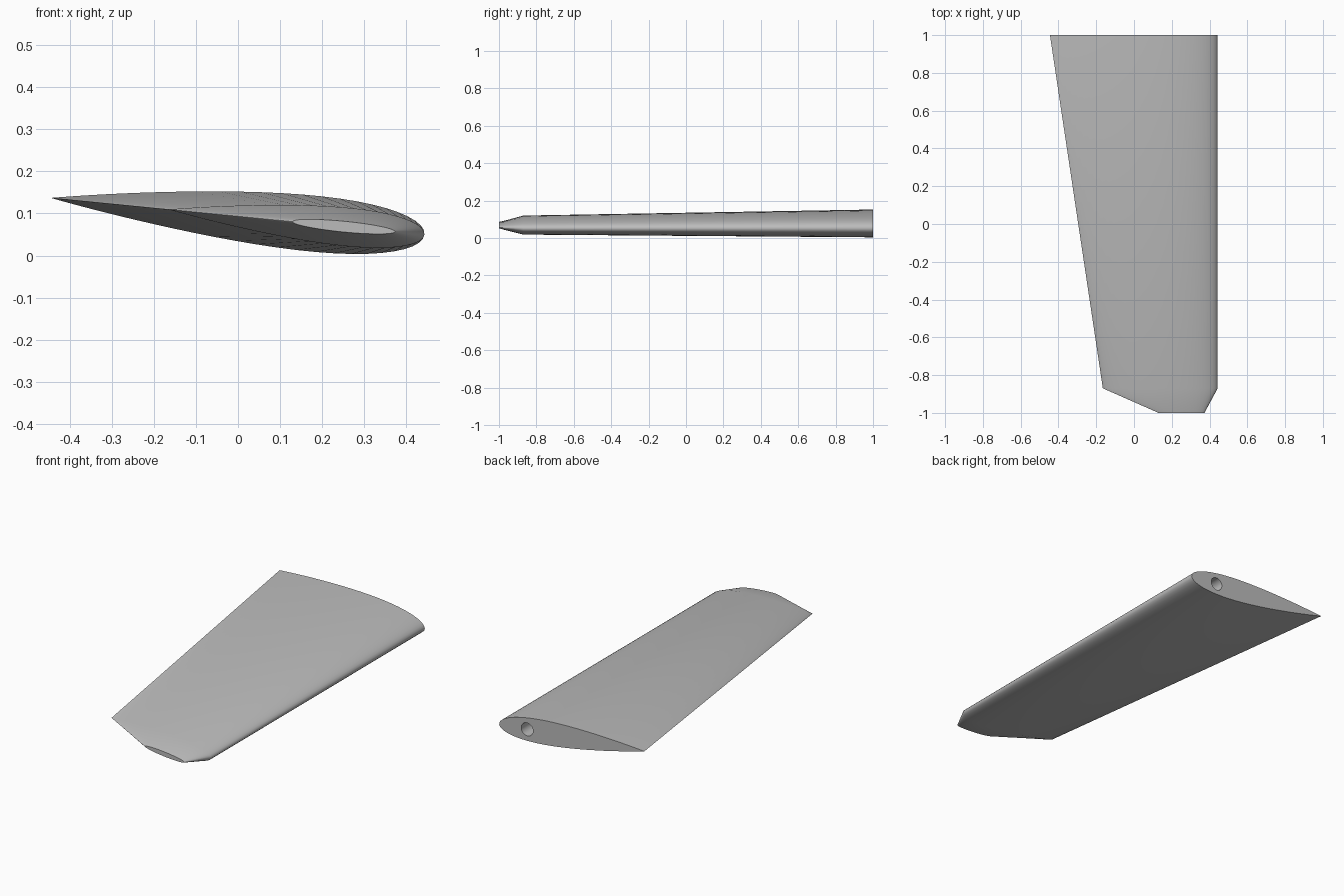
import bpy
import bmesh
import math
from mathutils import Vector

cube = bpy.data.objects.get("Cube")
if cube:
    bpy.data.objects.remove(cube, do_unlink=True)

grey = bpy.data.materials.new("light grey")
grey.use_nodes = True
colour = (0.5, 0.5, 0.5, 1)
grey.diffuse_color = colour
grey.node_tree.nodes["Principled BSDF"].inputs["Base Color"].default_value = colour

STEPS = 28      # points along each side of a section
LEAD_X, LEAD_Z, SLOPE = 0.443, 0.05, 0.098


def foil(u):
    """Half thickness of a symmetric 15 percent airfoil."""
    return 0.75 * (0.2969 * math.sqrt(u) - 0.126 * u - 0.3516 * u**2
                   + 0.2843 * u**3 - 0.1036 * u**4)


def ellipse(u):
    """Half thickness of the slim rounded tip section."""
    return 0.105 * math.sqrt(max(0, u * (1 - u)))


def section(y, x_lead, x_trail, half):
    """Closed loop from the trailing edge over the top and back underneath."""
    chord = x_lead - x_trail
    up = Vector((SLOPE, 0, 1)).normalized()
    loop = []
    for i in range(2 * STEPS):
        a = math.pi * i / STEPS
        u = (1 + math.cos(a)) / 2
        x = x_lead - u * chord
        on_chord = Vector((x, y, LEAD_Z + SLOPE * (LEAD_X - x)))
        side = 0 if i in (0, STEPS) else (1 if i < STEPS else -1)
        loop.append(on_chord + up * side * half(u) * chord)
    return loop


# Wing skin: root, end of the straight taper, clipped tip
bm = bmesh.new()
rings = [[bm.verts.new(p) for p in s] for s in (
    section(1, LEAD_X, -0.445, foil),
    section(-0.87, LEAD_X, -0.165, foil),
    section(-1, 0.373, 0.13, ellipse))]
for a, b in zip(rings, rings[1:]):
    for i in range(len(a)):
        j = (i + 1) % len(a)
        bm.faces.new((a[i], a[j], b[j], b[i]))
bm.faces.new(rings[0])
bm.faces.new(rings[-1])
bmesh.ops.recalc_face_normals(bm, faces=bm.faces)
mesh = bpy.data.meshes.new("wing_blade")
bm.to_mesh(mesh)
bm.free()
wing = bpy.data.objects.new("wing_blade", mesh)
bpy.context.collection.objects.link(wing)
mesh.materials.append(grey)

# Round mounting socket bored into the root
bpy.ops.mesh.primitive_cylinder_add(vertices=32, radius=0.036, depth=0.4,
                                    location=(0.272, 1, 0.067),
                                    rotation=(math.pi / 2, 0, 0))
cutter = bpy.context.object
cutter.name = "socket_cutter"
cutter.hide_render = True
cutter.data.materials.append(grey)

bpy.ops.object.select_all(action="DESELECT")
wing.select_set(True)
bpy.context.view_layer.objects.active = wing
cut = wing.modifiers.new("socket", "BOOLEAN")
cut.operation = "DIFFERENCE"
cut.solver = "EXACT"
cut.object = cutter
bpy.ops.object.modifier_apply(modifier=cut.name)
bpy.data.objects.remove(cutter, do_unlink=True)

bpy.ops.object.shade_smooth_by_angle(angle=math.radians(35))
